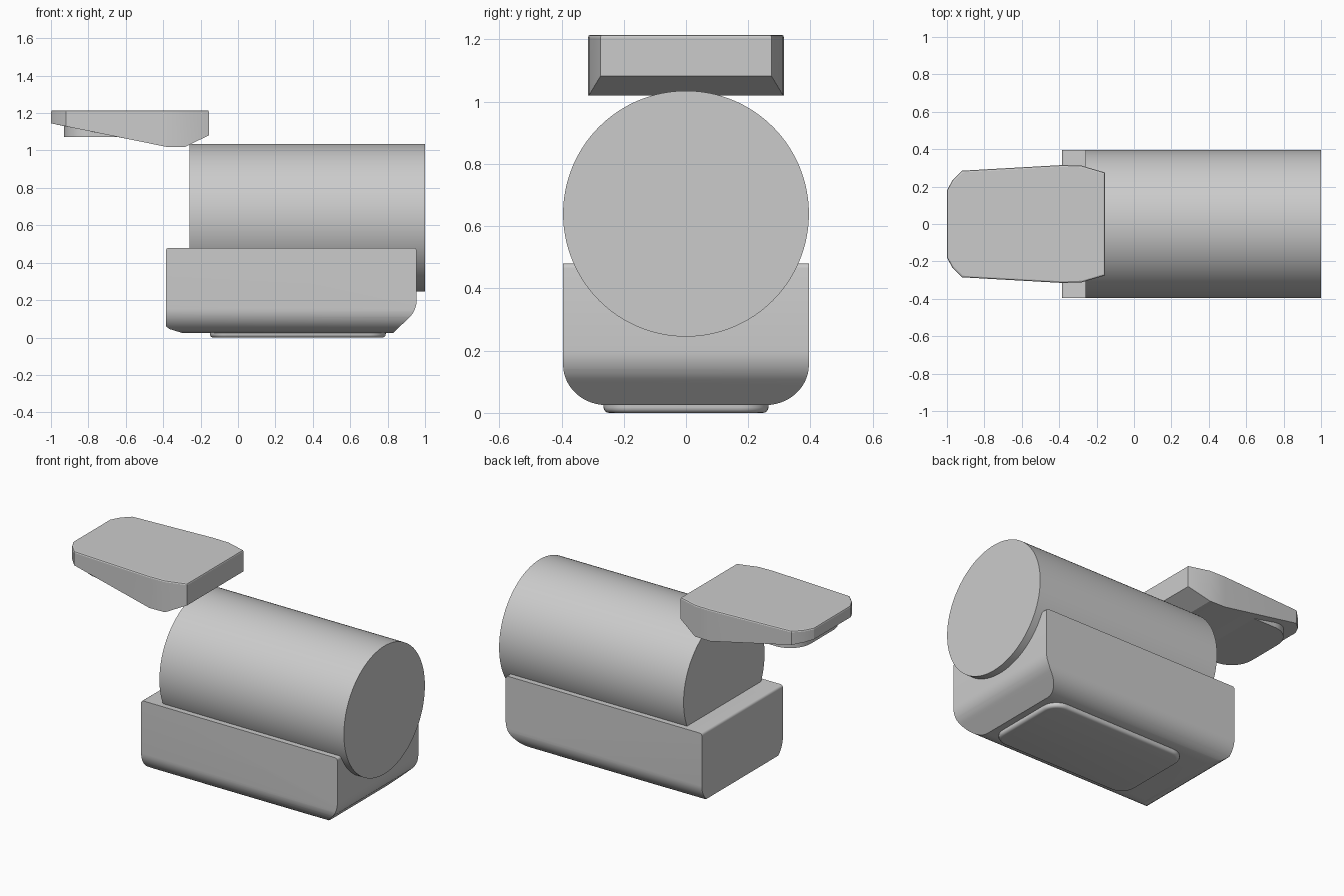
import bpy
import bmesh
from math import pi, sin, cos, radians
from mathutils import Matrix, Vector

old = bpy.data.objects.get("Cube")
if old:
    bpy.data.objects.remove(old, do_unlink=True)

grey = bpy.data.materials.new("plain grey")
grey.use_nodes = True
COLOUR = (0.6, 0.6, 0.6, 1)
grey.diffuse_color = COLOUR
grey.node_tree.nodes["Principled BSDF"].inputs["Base Color"].default_value = COLOUR


def finish(bm, name):
    bmesh.ops.recalc_face_normals(bm, faces=bm.faces)
    mesh = bpy.data.meshes.new(name)
    bm.to_mesh(mesh)
    bm.free()
    obj = bpy.data.objects.new(name, mesh)
    bpy.context.collection.objects.link(obj)
    mesh.materials.append(grey)
    return obj


def smooth(obj, angle=25):
    bpy.ops.object.select_all(action='DESELECT')
    bpy.context.view_layer.objects.active = obj
    obj.select_set(True)
    bpy.ops.object.shade_smooth_by_angle(angle=radians(angle))


def arc(cx, cy, rx, ry, start, end, steps=10):
    """Elliptical arc points, angles in degrees."""
    angles = [radians(start + (end - start) * i / steps) for i in range(steps + 1)]
    return [(cx + rx * cos(a), cy + ry * sin(a)) for a in angles]


def rounded_rect(x0, x1, half, r):
    return (arc(x1 - r, half - r, r, r, 0, 90) + arc(x0 + r, half - r, r, r, 90, 180)
            + arc(x0 + r, r - half, r, r, 180, 270) + arc(x1 - r, r - half, r, r, 270, 360))


def extrude(points, place, depth):
    """Extrude a 2D outline; place maps (u, v) to 3D, depth is a vector."""
    bm = bmesh.new()
    face = bm.faces.new([bm.verts.new(place(u, v)) for u, v in points])
    new = bmesh.ops.extrude_face_region(bm, geom=[face])["geom"]
    verts = [g for g in new if isinstance(g, bmesh.types.BMVert)]
    bmesh.ops.translate(bm, verts=verts, vec=Vector(depth))
    return bm


def bevel_level(bm, z, size, segments):
    """Bevel the rim edges that lie at height z."""
    rim = [e for e in bm.edges if all(abs(v.co.z - z) < 1e-4 for v in e.verts)]
    bmesh.ops.bevel(bm, geom=rim, offset=size, segments=segments,
                    profile=0.5, affect='EDGES')


# Main drum, lying along x
bm = bmesh.new()
bmesh.ops.create_cone(bm, cap_ends=True, segments=128, radius1=0.395, radius2=0.395,
                      depth=1.26, matrix=Matrix.Translation((0.37, 0, 0.64))
                      @ Matrix.Rotation(pi / 2, 4, 'Y'))
smooth(finish(bm, "drum"))

# Base: rounded cross-section intersected with its side profile
section = ([(0.395, 0.48), (-0.395, 0.48)]
           + arc(-0.255, 0.155, 0.14, 0.13, 180, 270, 14)
           + arc(0.255, 0.155, 0.14, 0.13, 270, 360, 14))
base = finish(extrude(section, lambda u, v: (-0.5, u, v), (1.6, 0, 0)), "base")
side = ([(-0.385, 0.06), (-0.365, 0.045), (-0.3, 0.025), (0.83, 0.025)]
        + arc(0.825, 0.2, 0.13, 0.13, -45, 0)
        + arc(0.94, 0.465, 0.015, 0.015, 0, 90, 4)
        + arc(-0.37, 0.465, 0.015, 0.015, 90, 180, 4))
cutter = finish(extrude(side, lambda u, v: (u, -0.6, v), (0, 1.2, 0)), "base_cutter")
cutter.hide_render = True
cut = base.modifiers.new("side profile", 'BOOLEAN')
cut.operation = 'INTERSECT'
cut.solver = 'EXACT'
cut.object = cutter
bpy.context.view_layer.objects.active = base
bpy.ops.object.modifier_apply(modifier=cut.name)
bpy.data.objects.remove(cutter, do_unlink=True)
smooth(base)

# Foot pad under the base
bm = extrude(rounded_rect(-0.15, 0.79, 0.265, 0.09), lambda u, v: (u, v, 0), (0, 0, 0.04))
bevel_level(bm, 0, 0.018, 4)
smooth(finish(bm, "foot_pad"), 35)

# Head plate: stations of x, half width and underside height
TOP = 1.215
stations = [(-1, 0.18, 1.145), (-0.97, 0.235, 1.139), (-0.92, 0.285, 1.129),
            (-0.385, 0.315, 1.02), (-0.28, 0.312, 1.02), (-0.155, 0.275, 1.082)]
bm = bmesh.new()
rings = [[bm.verts.new(p) for p in ((x, -w, z), (x, w, z), (x, w, TOP), (x, -w, TOP))]
         for x, w, z in stations]
for a, b in zip(rings, rings[1:]):
    for i in range(4):
        j = (i + 1) % 4
        bm.faces.new((a[i], a[j], b[j], b[i]))
bm.faces.new(rings[0])
bm.faces.new(rings[-1])
bmesh.ops.recalc_face_normals(bm, faces=bm.faces)
bmesh.ops.dissolve_limit(bm, angle_limit=radians(0.5), verts=bm.verts, edges=bm.edges)
bevel_level(bm, TOP, 0.009, 2)
smooth(finish(bm, "head_plate"), 20)

# Flat pad under the head plate
bm = extrude(rounded_rect(-0.93, -0.5, 0.25, 0.14), lambda u, v: (u, v, 1.073), (0, 0, 0.08))
smooth(finish(bm, "head_pad"))
